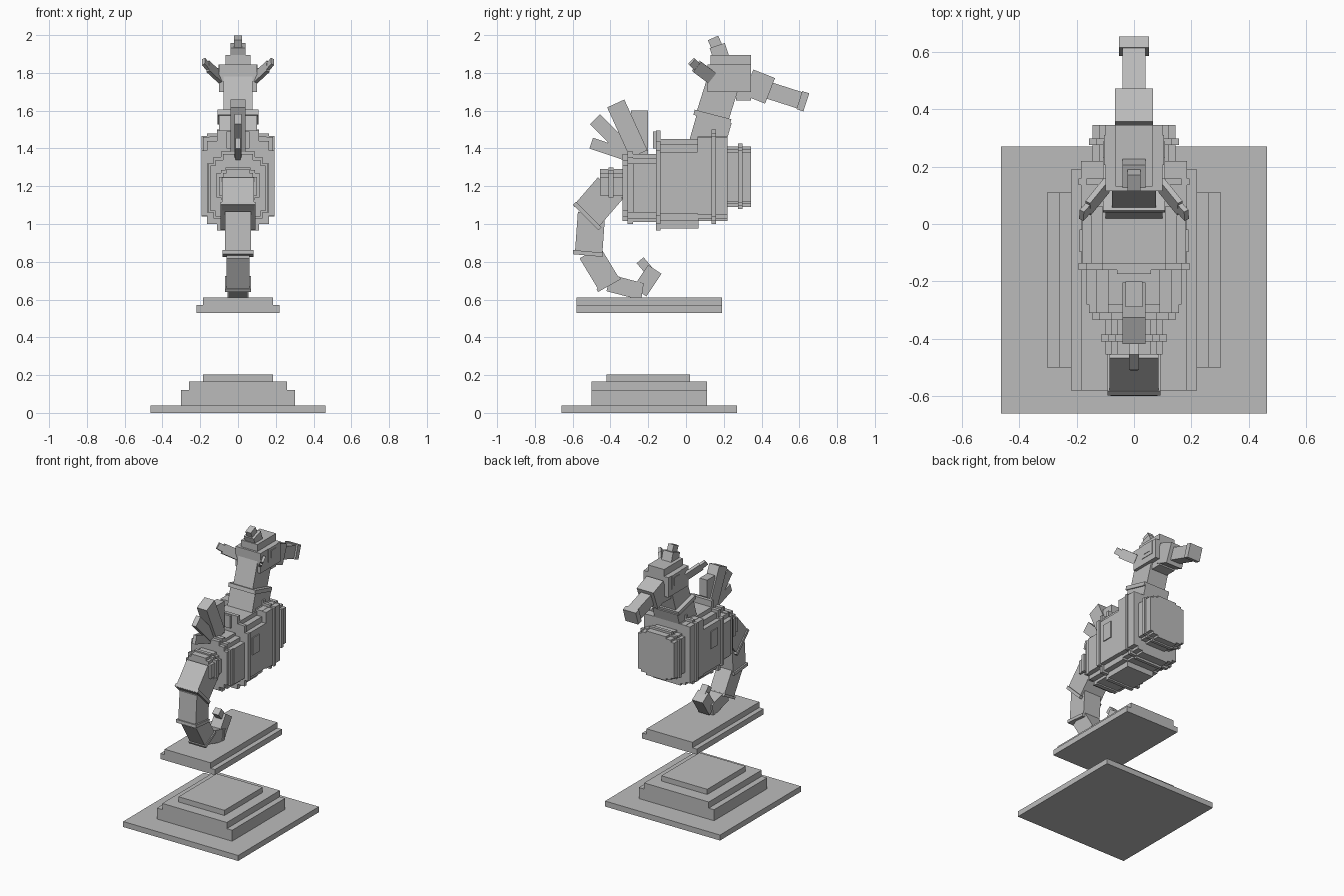
import bpy
import bmesh
from mathutils import Matrix, Vector

old = bpy.data.objects.get("Cube")
if old:
    bpy.data.objects.remove(old, do_unlink=True)

stone = bpy.data.materials.new("plain_grey")
stone.use_nodes = True
GREY = (0.5, 0.5, 0.5, 1)
stone.diffuse_color = GREY
stone.node_tree.nodes["Principled BSDF"].inputs["Base Color"].default_value = GREY


def finish(name, bm):
    bmesh.ops.recalc_face_normals(bm, faces=bm.faces)
    mesh = bpy.data.meshes.new(name)
    bm.to_mesh(mesh)
    bm.free()
    mesh.materials.append(stone)
    ob = bpy.data.objects.new(name, mesh)
    bpy.context.collection.objects.link(ob)
    return ob


def box(name, x, y, z):
    """Axis-aligned block from three (low, high) ranges."""
    size = [b - a for a, b in (x, y, z)]
    mid = [(a + b) / 2 for a, b in (x, y, z)]
    bm = bmesh.new()
    bmesh.ops.create_cube(bm, size=1, matrix=Matrix.Translation(mid) @ Matrix.Diagonal((*size, 1)))
    return finish(name, bm)


def slab(name, half, y, z):
    return box(name, (-half, half), y, z)


def beam(name, p0, p1, width, thick, side=(1, 0, 0)):
    """Tilted block along p0-p1; width is measured along side."""
    p0, p1 = [Vector((0, *p)) if len(p) == 2 else Vector(p) for p in (p0, p1)]
    d = p1 - p0
    axis = d.normalized()
    s = Vector(side)
    s = (s - axis * s.dot(axis)).normalized()
    frame = Matrix((s, axis.cross(s), axis)).transposed().to_4x4()
    m = Matrix.Translation((p0 + p1) / 2) @ frame @ Matrix.Diagonal((width, thick, d.length, 1))
    bm = bmesh.new()
    bmesh.ops.create_cube(bm, size=1, matrix=m)
    return finish(name, bm)


def barrel(name, y, tiers):
    """Stepped cross-section, tiers (half width, low, high) widest first, extruded along y."""
    right = []
    for i, (w, lo, hi) in enumerate(tiers):
        if i:
            right.append((w, tiers[i - 1][2]))
        right.append((w, hi))
    low = []
    for i, (w, lo, hi) in enumerate(tiers):
        if i:
            low.append((w, tiers[i - 1][1]))
        low.append((w, lo))
    half = low[::-1] + right
    outline = half + [(-x, z) for x, z in reversed(half)]
    bm = bmesh.new()
    face = bm.faces.new([bm.verts.new((x, y[0], z)) for x, z in outline])
    ext = bmesh.ops.extrude_face_region(bm, geom=[face], use_keep_orig=True)
    moved = [v for v in ext["geom"] if isinstance(v, bmesh.types.BMVert)]
    bmesh.ops.translate(bm, verts=moved, vec=(0, y[1] - y[0], 0))
    return finish(name, bm)


# Stepped pedestal and the floating plinth above it
slab("pedestal_plate", 0.463, (-0.66, 0.27), (0, 0.04))
slab("pedestal_lower_step", 0.303, (-0.50, 0.11), (0.04, 0.12))
slab("pedestal_middle_step", 0.26, (-0.50, 0.11), (0.12, 0.165))
slab("pedestal_top_step", 0.185, (-0.42, 0.02), (0.165, 0.203))
slab("plinth_lower", 0.22, (-0.58, 0.19), (0.53, 0.57))
slab("plinth_upper", 0.185, (-0.58, 0.19), (0.57, 0.61))

# Body segments with raised rings
barrel("body_rear", (-0.335, -0.15), [(0.145, 1.07, 1.31), (0.12, 1.04, 1.34), (0.08, 1.015, 1.37)])
barrel("body_rear_ring", (-0.31, -0.28), [(0.157, 1.06, 1.32), (0.13, 1.03, 1.355), (0.09, 1.0, 1.385)])
barrel("body_rear_shoulder", (-0.28, -0.15), [(0.165, 1.06, 1.32), (0.13, 1.03, 1.35), (0.09, 1.01, 1.37)])
barrel("body_middle", (-0.16, 0.065), [(0.182, 1.055, 1.38), (0.15, 1.015, 1.42), (0.11, 0.975, 1.45)])
barrel("body_middle_ring", (-0.16, -0.135), [(0.194, 1.045, 1.39), (0.165, 1.0, 1.44), (0.11, 0.965, 1.495)])
slab("body_top_ridge", 0.06, (-0.175, -0.135), (1.40, 1.49))
barrel("body_front", (0.06, 0.22), [(0.185, 1.05, 1.46), (0.15, 1.03, 1.462), (0.11, 1.015, 1.464)])
barrel("body_front_ring", (0.135, 0.158), [(0.194, 1.04, 1.465), (0.165, 1.015, 1.48), (0.11, 1.0, 1.50)])
barrel("chest", (0.21, 0.345), [(0.145, 1.12, 1.38), (0.12, 1.105, 1.395), (0.08, 1.09, 1.41)])
barrel("chest_ring", (0.275, 0.298), [(0.157, 1.11, 1.39), (0.13, 1.095, 1.405), (0.09, 1.08, 1.425)])

# Flat fin plates on the flanks
for label, s in (("left", 1), ("right", -1)):
    box(label + "_flank_plate", sorted((s * 0.18, s * 0.189)), (-0.097, -0.02), (1.21, 1.335))

# Neck
beam("neck_lower", (0.11, 1.42), (0.15, 1.56), 0.2, 0.19)
beam("neck_ring", (0.136, 1.553), (0.143, 1.58), 0.215, 0.2)
beam("neck_upper", (0.14, 1.57), (0.20, 1.76), 0.155, 0.175)

# Head, eyes, ears
slab("head", 0.1, (0.115, 0.345), (1.70, 1.845))
slab("head_top", 0.065, (0.13, 0.345), (1.845, 1.895))
slab("chin", 0.065, (0.265, 0.345), (1.655, 1.70))
for label, s in (("left", 1), ("right", -1)):
    box(label + "_eye_rim", sorted((s * 0.1, s * 0.104)), (0.205, 0.31), (1.745, 1.845))
    box(label + "_eye", sorted((s * 0.1, s * 0.108)), (0.23, 0.288), (1.77, 1.825))
    beam(label + "_ear", (s * 0.095, 0.135, 1.775), (s * 0.16, 0.055, 1.835), 0.068, 0.02, (0, 0.65, 0.75))
    beam(label + "_ear_tip", (s * 0.155, 0.06, 1.83), (s * 0.183, 0.03, 1.86), 0.045, 0.018, (0, 0.65, 0.75))
beam("crown_base", (0.19, 1.87), (0.165, 1.945), 0.08, 0.085)
beam("crown_tip", (0.167, 1.93), (0.143, 1.985), 0.044, 0.06)

# Snout
beam("snout_base", (0.33, 1.75), (0.445, 1.705), 0.134, 0.145)
beam("snout_tube", (0.43, 1.71), (0.602, 1.655), 0.08, 0.09)
beam("snout_tip", (0.60, 1.656), (0.637, 1.644), 0.104, 0.1)

# Fan of back fin blades
beam("fin_blade_front", (-0.245, 1.36), (-0.245, 1.6), 0.06, 0.09)
beam("fin_blade_tall", (-0.25, 1.37), (-0.372, 1.638), 0.08, 0.1)
beam("fin_blade_back", (-0.29, 1.36), (-0.482, 1.555), 0.036, 0.075)
beam("fin_blade_low", (-0.30, 1.36), (-0.502, 1.428), 0.026, 0.06)

# Collars where the tail leaves the body
barrel("tail_collar", (-0.455, -0.33), [(0.1, 1.15, 1.25), (0.08, 1.14, 1.27), (0.06, 1.13, 1.29)])
barrel("tail_collar_ring", (-0.41, -0.385), [(0.115, 1.14, 1.27), (0.09, 1.13, 1.285), (0.065, 1.12, 1.30)])

# Curling tail: segment name, start, end, width, thickness
TAIL = [
    ("root", (-0.40, 1.19), (-0.53, 1.04), 0.17, 0.175),
    ("root_ring", (-0.515, 1.05), (-0.53, 1.035), 0.186, 0.19),
    ("upper", (-0.50, 1.06), (-0.515, 0.85), 0.14, 0.145),
    ("upper_ring", (-0.519, 0.855), (-0.521, 0.833), 0.162, 0.158),
    ("middle", (-0.51, 0.85), (-0.41, 0.685), 0.12, 0.125),
    ("middle_ring", (-0.414, 0.69), (-0.405, 0.674), 0.135, 0.138),
    ("lower", (-0.41, 0.688), (-0.24, 0.644), 0.1, 0.09),
    ("lower_ring", (-0.25, 0.648), (-0.23, 0.645), 0.11, 0.085),
    ("curl", (-0.245, 0.64), (-0.165, 0.76), 0.085, 0.085),
    ("tip", (-0.185, 0.74), (-0.243, 0.808), 0.05, 0.048),
]
for part, start, end, width, thick in TAIL:
    beam("tail_" + part, start, end, width, thick)
